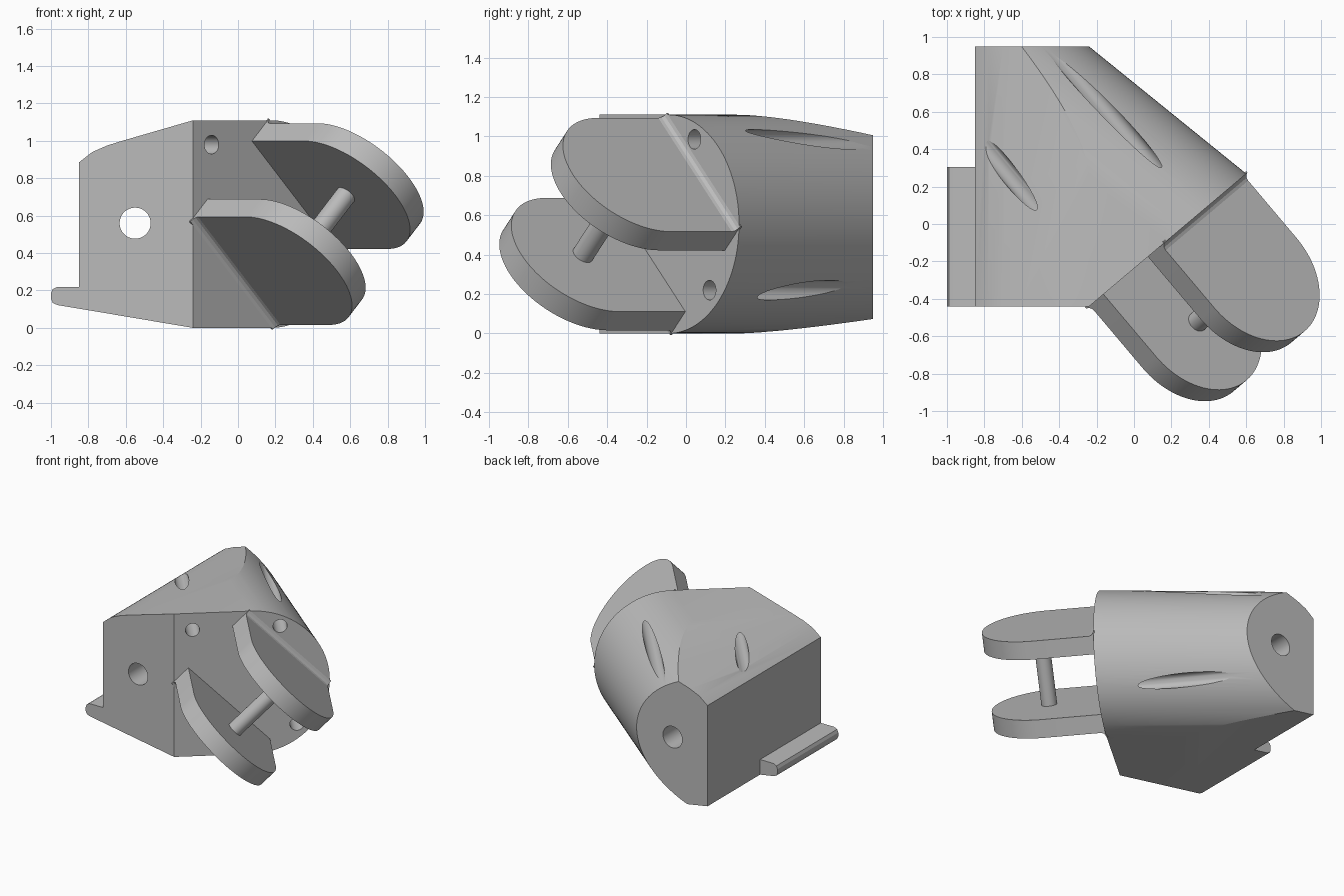
import bpy, bmesh
from math import pi, cos, sin, radians
from mathutils import Vector, Matrix

if "Cube" in bpy.data.objects:
    bpy.data.objects.remove(bpy.data.objects["Cube"])

grey = bpy.data.materials.new("plain grey")
grey.use_nodes = True
grey.diffuse_color = (0.5, 0.5, 0.5, 1)
grey.node_tree.nodes["Principled BSDF"].inputs["Base Color"].default_value = grey.diffuse_color

# Slanted mounting face: u runs along it, n points out of it
u = Vector((0.764, 0.645, 0)).normalized()
up = Vector((0, 0, 1))
n = u.cross(up)
hub = Vector((0.176, -0.089, 0.555))
# Lug frame is turned 45 degrees about n: w along the plates, v across them
w = (u - up).normalized()
v = (u + up).normalized()


def at(a, b, c):
    """Point in the lug frame."""
    return hub + w * a + v * b + n * c


def prism(name, points, offset):
    """Extrude a closed outline along an offset vector."""
    bm = bmesh.new()
    face = bm.faces.new([bm.verts.new(p) for p in points])
    new = bmesh.ops.extrude_face_region(bm, geom=[face])["geom"]
    bmesh.ops.translate(bm, vec=offset, verts=[g for g in new if isinstance(g, bmesh.types.BMVert)])
    if len(bm.faces) < len(points) + 2:
        bm.faces.new([vert for vert in list(bm.verts)[:len(points)]])
    bmesh.ops.recalc_face_normals(bm, faces=bm.faces)
    mesh = bpy.data.meshes.new(name)
    bm.to_mesh(mesh)
    bm.free()
    mesh.materials.append(grey)
    obj = bpy.data.objects.new(name, mesh)
    bpy.context.collection.objects.link(obj)
    return obj


def rod(name, start, end, radius, sides=40):
    """Round bar between two points."""
    axis = (end - start).normalized()
    side = axis.orthogonal().normalized()
    other = axis.cross(side)
    ring = [start + (side * cos(2 * pi * i / sides) + other * sin(2 * pi * i / sides)) * radius
            for i in range(sides)]
    return prism(name, ring, end - start)


def select(obj):
    bpy.ops.object.select_all(action="DESELECT")
    obj.select_set(True)
    bpy.context.view_layer.objects.active = obj


def boolean(obj, tool, operation):
    mod = obj.modifiers.new("cut", "BOOLEAN")
    mod.operation, mod.object, mod.solver = operation, tool, "EXACT"
    select(obj)
    bpy.ops.object.modifier_apply(modifier=mod.name)
    bpy.data.objects.remove(tool)


def smooth(obj):
    select(obj)
    bpy.ops.object.shade_smooth_by_angle(angle=radians(22))


# Body: straight slab trimmed by a slanted round-nosed sweep
FRONT, BACK = -0.44, 0.95
slab = [(-0.85, 0.103), (-0.24, 0), (0.9, 0), (0.9, 1.11), (-0.24, 1.11),
        (-0.62, 1.0), (-0.7, 0.975), (-0.78, 0.94), (-0.85, 0.885)]
body = prism("body", [(x, FRONT, z) for x, z in slab], Vector((0, BACK - FRONT, 0)))
R = 0.555
nose = [hub + u * (R * cos(t)) + up * (R * sin(t)) for t in [pi * (i / 64 - 0.5) for i in range(65)]]
nose += [hub - u * 1.6 + up * R, hub - u * 1.6 - up * R]
sweep = Vector((-0.777, 0.629, 0))
boolean(body, prism("sweep_tool", nose, sweep * 2.4), "INTERSECT")

# Long hole and three bolt holes that break out of the sides
boolean(body, rod("bore_tool", Vector((-0.55, -1, 0.56)), Vector((-0.55, 1.5, 0.56)), 0.083), "DIFFERENCE")
for along, height in ((-0.415, 0.98), (0.204, 0.985), (0.323, 0.22)):
    mouth = hub + u * along
    mouth.z = height
    boolean(body, rod("bolt_tool", mouth + n * 0.2, mouth - n * 1.3, 0.05, 32), "DIFFERENCE")
smooth(body)

# Rounded lip on the lower edge
lip = [(-0.8, 0.22), (-0.965, 0.22), (-0.99, 0.208), (-1, 0.185), (-1, 0.155),
       (-0.99, 0.133), (-0.965, 0.122), (-0.85, 0.103), (-0.8, 0.0946)]
smooth(prism("edge_lip", [(x, FRONT, z) for x, z in lip], Vector((0, 0.745, 0))))

# Pair of lugs with rounded ends and a small root fillet on the outside
HALF, REACH, INNER, OUTER = 0.408, 0.437, 0.22, 0.354
for name, side in (("lower_lug", -1), ("upper_lug", 1)):
    outline = [(HALF, -0.02)]
    outline += [(HALF * cos(pi * i / 48), REACH + HALF * sin(pi * i / 48)) for i in range(49)]
    outline += [(-HALF, -0.02)]
    smooth(prism(name, [at(a, side * INNER, c) for a, c in outline], v * side * (OUTER - INNER)))
    fillet = [(-0.01, -0.01), (0.035, -0.01), (0.035, 0), (0.018, 0.005),
              (0.005, 0.018), (0, 0.035), (-0.01, 0.035)]
    smooth(prism(name + "_fillet", [at(-HALF, side * (OUTER + b), c) for b, c in fillet], w * 2 * HALF))

# Pin joining the lugs
smooth(rod("pin", at(0, -INNER - 0.03, REACH), at(0, INNER + 0.03, REACH), 0.056))
